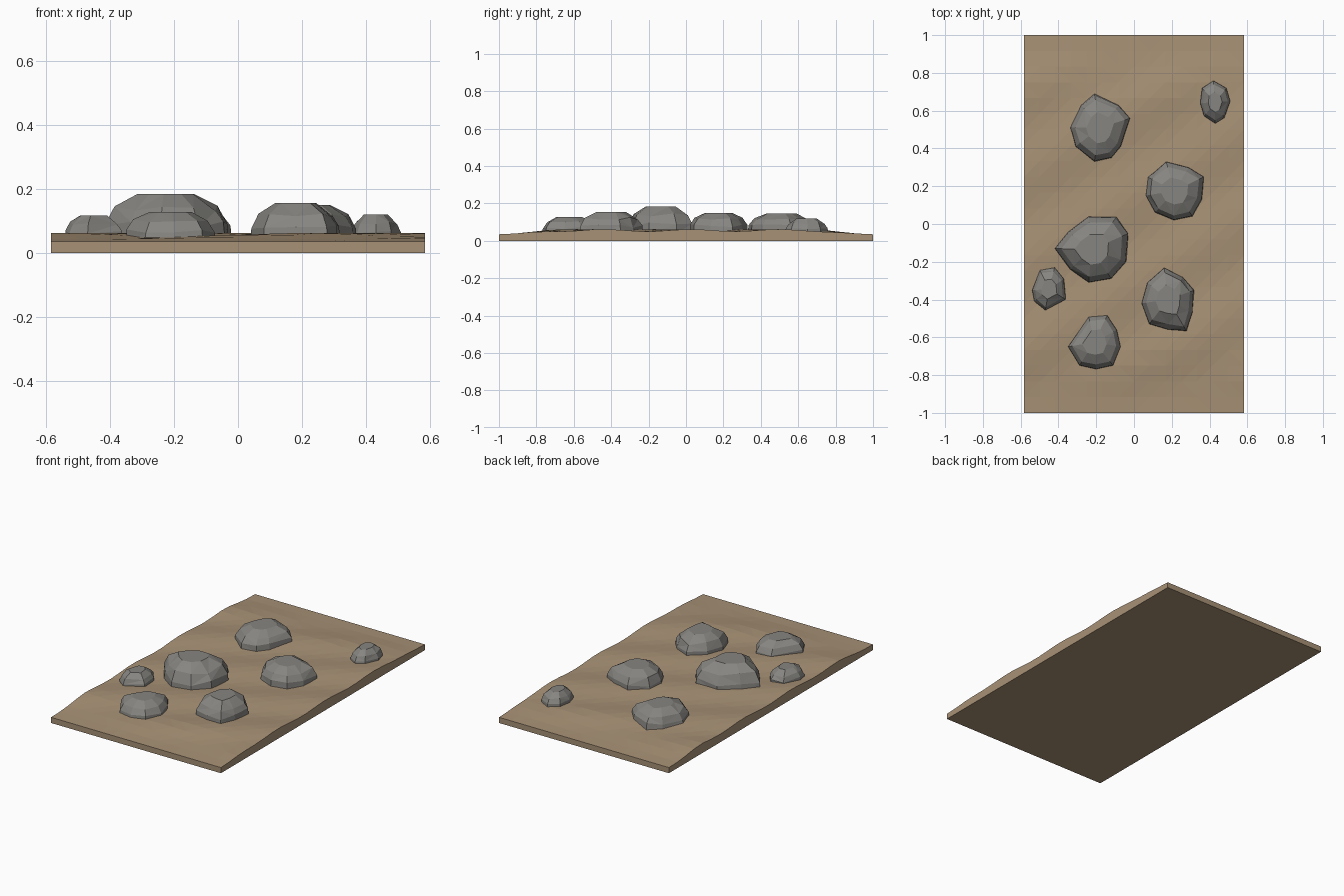
import bpy, bmesh, math, random

random.seed(4)
if "Cube" in bpy.data.objects:
    bpy.data.objects.remove(bpy.data.objects["Cube"], do_unlink=True)


def make_material(name, colour):
    mat = bpy.data.materials.new(name)
    mat.use_nodes = True
    mat.diffuse_color = (*colour, 1)
    mat.node_tree.nodes["Principled BSDF"].inputs["Base Color"].default_value = (*colour, 1)
    return mat


earth = make_material("brown earth", (0.39, 0.285, 0.18))
stone = make_material("grey stone", (0.24, 0.235, 0.22))


def finish(bm, name, mat):
    bmesh.ops.recalc_face_normals(bm, faces=bm.faces)
    mesh = bpy.data.meshes.new(name)
    bm.to_mesh(mesh)
    bm.free()
    mesh.materials.append(mat)
    obj = bpy.data.objects.new(name, mesh)
    bpy.context.collection.objects.link(obj)
    return obj


def ground_height(x, y):
    # Rippled plateau that slopes down to thin ends
    t = min(1, (1 - abs(y)) / 0.35)
    rise = t * t * (3 - 2 * t)
    ripple = math.cos(13.4 * (y - 0.6 * (x + 0.58) + 0.2))
    return 0.035 + rise * (0.021 + 0.006 * ripple)


# Ground slab: rippled grid with straight skirts and a flat underside
half_width = 0.583
bm = bmesh.new()
bmesh.ops.create_grid(bm, x_segments=14, y_segments=24, size=1)
for v in bm.verts:
    v.co.x *= half_width
    v.co.z = ground_height(v.co.x, v.co.y)
bmesh.ops.triangulate(bm, faces=bm.faces)
rim = [e for e in bm.edges if e.is_boundary]
skirt = bmesh.ops.extrude_edge_only(bm, edges=rim)["geom"]
for v in skirt:
    if isinstance(v, bmesh.types.BMVert):
        v.co.z = 0
bmesh.ops.holes_fill(bm, edges=[e for e in bm.edges if e.is_boundary])
finish(bm, "ground_slab", earth)


def add_rock(name, top, outline):
    """Faceted boulder: a footprint in hundredths, stepped inward to a flat cap."""
    n = len(outline)
    pts = [(x / 100, y / 100) for x, y in outline]
    cx = (min(p[0] for p in pts) + max(p[0] for p in pts)) / 2
    cy = (min(p[1] for p in pts) + max(p[1] for p in pts)) / 2
    base = ground_height(cx, cy) - 0.015
    bm = bmesh.new()
    rings = []
    for scale, level, jitter in ((1, 0, 0), (0.99, 0.35, 0.08), (0.84, 0.7, 0.06), (0.46, 1, 0)):
        ring = []
        for x, y in pts:
            s = scale + random.uniform(-jitter, 0) * 0.5
            z = base + (top - base) * (level + random.uniform(-jitter, jitter))
            ring.append(bm.verts.new((cx + (x - cx) * s, cy + (y - cy) * s, z)))
        rings.append(ring)
    for low, high in zip(rings, rings[1:]):
        for i in range(n):
            j = (i + 1) % n
            bm.faces.new((low[i], low[j], high[j], high[i]))
    bm.faces.new(rings[0])
    bm.faces.new(rings[-1])
    bmesh.ops.triangulate(bm, faces=[f for f in bm.faces if len(f.verts) == 4])
    finish(bm, name, stone)


# Stepping stones, from front to back
add_rock("front_rock", 0.128, [(-35, -65), (-24, -49), (-14, -48), (-9, -56),
                               (-7, -65), (-11, -75), (-20, -77), (-29, -75)])
add_rock("small_right_rock", 0.117, [(-54, -35), (-50, -24), (-42, -23), (-37, -29),
                                     (-36, -40), (-47, -46), (-53, -41)])
add_rock("front_left_rock", 0.155, [(4, -42), (7, -31), (16, -23), (26, -28), (32, -35),
                                    (31, -47), (28, -57), (18, -56), (8, -53)])
add_rock("large_middle_rock", 0.183, [(-42, -13), (-35, -4), (-24, 4), (-9, 4), (-3, -5),
                                      (-4, -20), (-12, -29), (-24, -31), (-34, -24)])
add_rock("middle_left_rock", 0.15, [(6, 15), (7, 25), (17, 33), (29, 30), (37, 25),
                                    (36, 13), (31, 4), (21, 2), (11, 6)])
add_rock("back_rock", 0.145, [(-34, 51), (-28, 63), (-21, 69), (-8, 63), (-2, 56),
                              (-7, 41), (-12, 35), (-21, 33), (-31, 41)])
add_rock("small_back_rock", 0.12, [(35, 64), (36, 72), (42, 76), (49, 72), (51, 65),
                                   (48, 56), (43, 53), (37, 57)])
